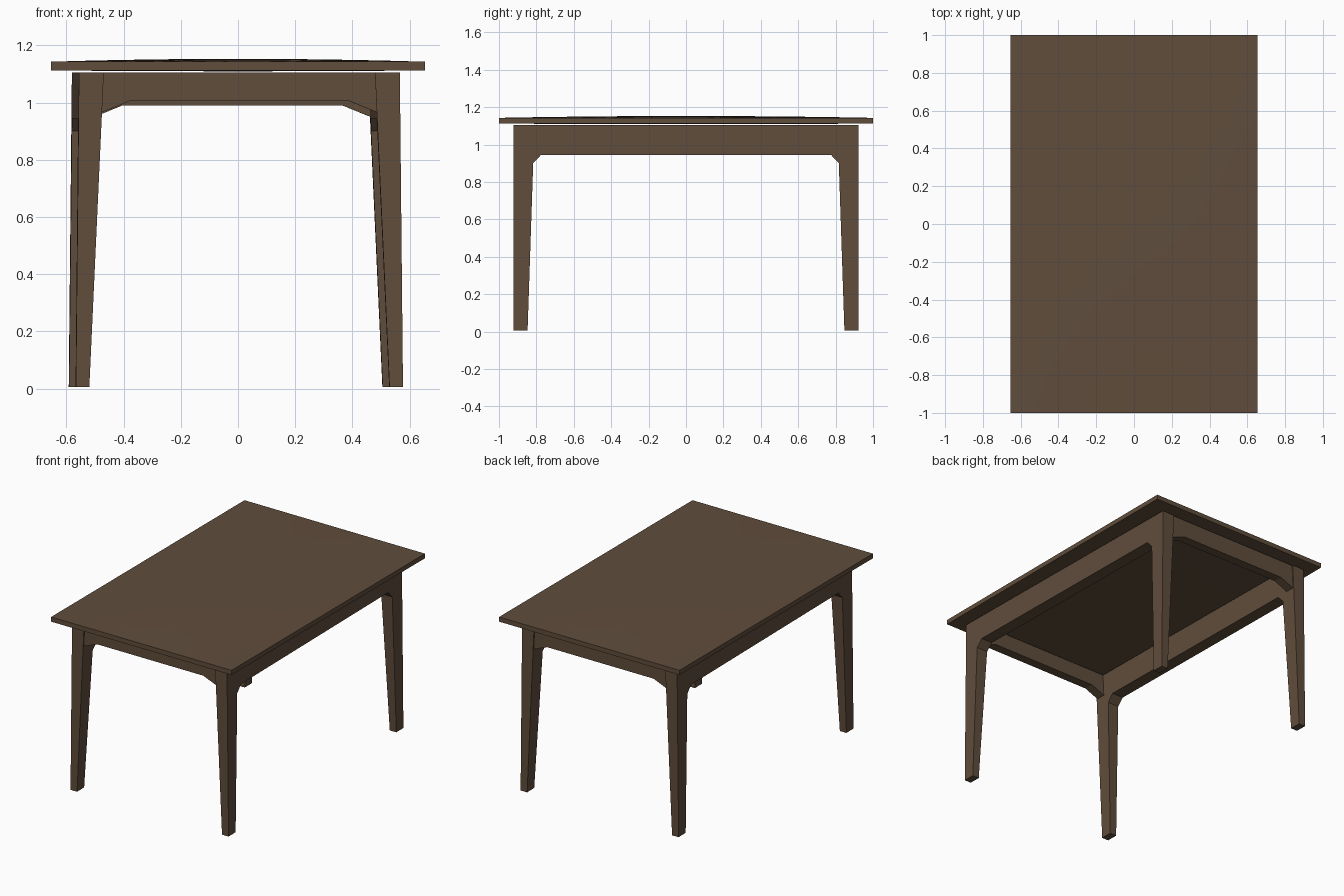
import bpy, bmesh

if "Cube" in bpy.data.objects:
    bpy.data.objects.remove(bpy.data.objects["Cube"])

wood = bpy.data.materials.new("brown wood")
wood.diffuse_color = (0.115, 0.074, 0.045, 1)
wood.use_nodes = True
wood.node_tree.nodes["Principled BSDF"].inputs["Base Color"].default_value = wood.diffuse_color


def finish(name, bm):
    bmesh.ops.recalc_face_normals(bm, faces=bm.faces)
    mesh = bpy.data.meshes.new(name)
    bm.to_mesh(mesh)
    bm.free()
    mesh.materials.append(wood)
    obj = bpy.data.objects.new(name, mesh)
    bpy.context.collection.objects.link(obj)
    return obj


def prism(name, profile, near, far):
    """Sweep a closed 2D profile between two placements of its points."""
    bm = bmesh.new()
    a = [bm.verts.new(near(*p)) for p in profile]
    b = [bm.verts.new(far(*p)) for p in profile]
    bm.faces.new(a)
    bm.faces.new(b)
    n = len(profile)
    for i in range(n):
        j = (i + 1) % n
        bm.faces.new((a[i], a[j], b[j], b[i]))
    return finish(name, bm)


def skew(x, y, z):
    """The base sits slightly askew under the top."""
    return (x - 0.0075 - 0.0135 * y, y, z)


def mirrored(half):
    return half + [(-u, z) for u, z in reversed(half)]


# Side frames: two tapered legs and a long rail in one arch
arch = mirrored([(0.922, 0.005), (0.922, 1.106), ])
arch = [(0.922, 1.106), (0.922, 0.005), (0.847, 0.005),
        (0.817, 0.9), (0.775, 0.945)]
arch = mirrored(arch)
for name, s in (("left_side_frame", -1), ("right_side_frame", 1)):
    prism(name, arch,
          lambda y, z, s=s: skew(s * (0.572 - 0.010 * z), y, z),
          lambda y, z, s=s: skew(s * (0.525 - 0.046 * z), y, z))

# End rails with angled corner braces
for name, s, low in (("front_rail", -1, 1.005), ("back_rail", 1, 0.99)):
    rail = mirrored([(0.49, 1.106), (0.49, low - 0.043), (0.385, low)])
    prism(name, rail,
          lambda x, z, s=s: skew(x, s * 0.915, z),
          lambda x, z, s=s: skew(x, s * 0.855, z))

# Table top: thin slab with a very slight crown
bm = bmesh.new()
bmesh.ops.create_cube(bm, size=2)
bmesh.ops.subdivide_edges(
    bm, edges=[e for e in bm.edges
               if abs(e.verts[0].co.z - e.verts[1].co.z) < 0.1],
    cuts=11, use_grid_fill=True)
for v in bm.verts:
    x, y, z = v.co
    crown = (1 - x * x) * (1 - y * y)
    v.co = (0.653 * x, y,
            1.143 + 0.01 * crown if z > 0 else 1.1125 - 0.003 * crown)
top = finish("table_top", bm)
bpy.context.view_layer.objects.active = top
top.select_set(True)
bpy.ops.object.shade_smooth_by_angle(angle=0.5)
